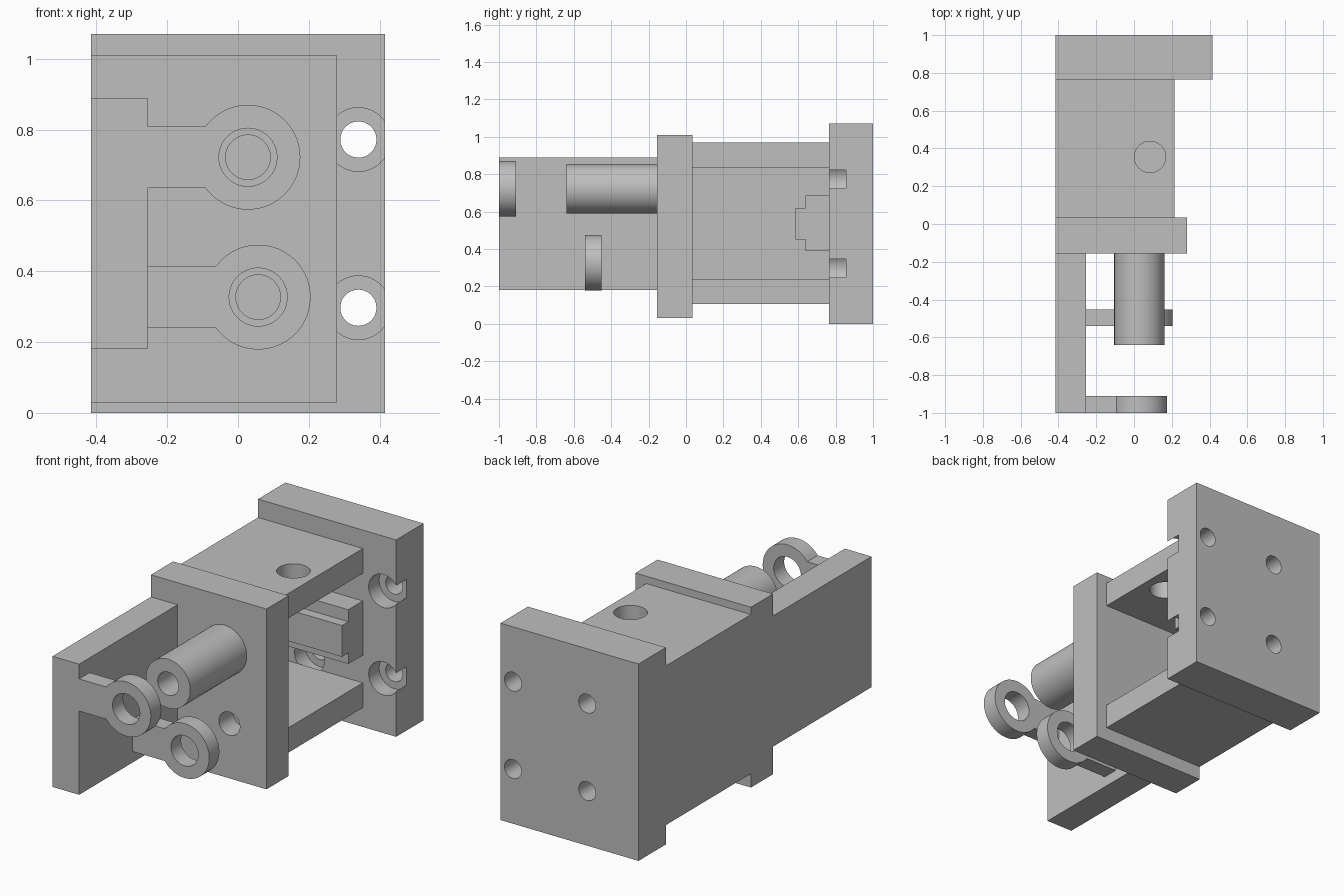
import bpy, bmesh, math
from mathutils import Matrix, Vector

cube = bpy.data.objects.get("Cube")
if cube:
    bpy.data.objects.remove(cube, do_unlink=True)

GREY = (0.52, 0.52, 0.52, 1)
metal = bpy.data.materials.new("plain grey")
metal.use_nodes = True
metal.diffuse_color = GREY
metal.node_tree.nodes["Principled BSDF"].inputs["Base Color"].default_value = GREY


def finish(name, bm):
    bmesh.ops.recalc_face_normals(bm, faces=bm.faces)
    mesh = bpy.data.meshes.new(name)
    bm.to_mesh(mesh)
    bm.free()
    mesh.materials.append(metal)
    obj = bpy.data.objects.new(name, mesh)
    bpy.context.collection.objects.link(obj)
    return obj


def prism(name, outline, axis, lo, hi):
    """Extrude an outline along x (points are y, z) or along y (points are x, z)."""
    place = (lambda a, b: (lo, a, b)) if axis == "x" else (lambda a, b: (a, lo, b))
    bm = bmesh.new()
    face = bm.faces.new([bm.verts.new(place(a, b)) for a, b in outline])
    cap = bmesh.ops.extrude_face_region(bm, geom=[face])["geom"]
    shift = Vector((hi - lo, 0, 0) if axis == "x" else (0, hi - lo, 0))
    bmesh.ops.translate(bm, vec=shift, verts=[g for g in cap if isinstance(g, bmesh.types.BMVert)])
    return finish(name, bm)


def box(name, x0, x1, y0, y1, z0, z1):
    return prism(name, [(x0, z0), (x1, z0), (x1, z1), (x0, z1)], "y", y0, y1)


def cylinder(name, centre, radius, length, axis="y"):
    bm = bmesh.new()
    turn = Matrix.Rotation(math.pi / 2, 4, "X") if axis == "y" else Matrix()
    bmesh.ops.create_cone(bm, cap_ends=True, segments=64, radius1=radius, radius2=radius,
                          depth=length, matrix=Matrix.Translation(centre) @ turn)
    return finish(name, bm)


def activate(obj):
    bpy.ops.object.select_all(action="DESELECT")
    obj.select_set(True)
    bpy.context.view_layer.objects.active = obj


def bore(obj, centre, radius, length, axis="y"):
    cutter = cylinder("cutter", centre, radius, length, axis)
    cutter.hide_render = True
    activate(obj)
    mod = obj.modifiers.new("bore", "BOOLEAN")
    mod.operation, mod.solver, mod.object = "DIFFERENCE", "EXACT", cutter
    bpy.ops.object.modifier_apply(modifier=mod.name)
    bpy.data.objects.remove(cutter, do_unlink=True)


LEFT, WALL = -0.415, -0.255
UPPER, LOWER = (0.028, 0.722), (0.057, 0.327)
parts = []

# Mounting plate with four counterbored screw holes
plate = box("back_plate", LEFT, 0.415, 0.765, 1, 0, 1.07)
for x in (-0.106, 0.34):
    for z in (0.297, 0.772):
        bore(plate, (x, 0.9, z), 0.051, 0.6)
        bore(plate, (x, 0.755, z), 0.09, 0.2)
parts.append(plate)

# Channel-shaped body, open on one side, with a hole in its top
body = prism("body_channel", [(LEFT, 0.105), (0.215, 0.105), (0.215, 0.24), (WALL, 0.24),
                              (WALL, 0.835), (0.215, 0.835), (0.215, 0.97), (LEFT, 0.97)],
             "y", 0.035, 0.765)
bore(body, (0.085, 0.355, 0.9), 0.083, 0.4, "z")
parts.append(body)

# Stepped rail across the inside of the back plate
parts.append(prism("inner_rail", [(0.765, 0.39), (0.64, 0.39), (0.64, 0.45), (0.585, 0.45),
                                  (0.585, 0.62), (0.64, 0.62), (0.64, 0.685), (0.765, 0.685)],
                   "x", WALL, 0.215))

# Front flange with blind bores
flange = box("front_flange", LEFT, 0.28, -0.155, 0.035, 0.03, 1.01)
for x, z in (UPPER, LOWER):
    bore(flange, (x, -0.155, z), 0.063, 0.24)
parts.append(flange)

# Hollow tube
tube = cylinder("front_tube", (UPPER[0], -0.3975, UPPER[1]), 0.133, 0.485)
bore(tube, (UPPER[0], -0.4, UPPER[1]), 0.063, 0.7)
parts.append(tube)

# Side wall carrying the ring arms
parts.append(box("side_wall", LEFT, WALL, -1, -0.155, 0.18, 0.89))


def ring_arm(name, centre, y0, y1):
    cx, cz = centre
    radius, half = 0.148, 0.0875
    start = math.pi - math.asin(half / radius)
    arc = [start * (1 - i / 28) for i in range(57)]
    outline = [(WALL, cz - half), (WALL, cz + half)]
    outline += [(cx + radius * math.cos(a), cz + radius * math.sin(a)) for a in arc]
    arm = prism(name, outline, "y", y0, y1)
    bore(arm, (cx, (y0 + y1) / 2, cz), 0.082, 0.4)
    return arm


parts.append(ring_arm("upper_ring_arm", UPPER, -1, -0.91))
parts.append(ring_arm("lower_ring_arm", LOWER, -0.54, -0.453))

for part in parts:
    activate(part)
    bpy.ops.object.shade_smooth_by_angle(angle=math.radians(30))
